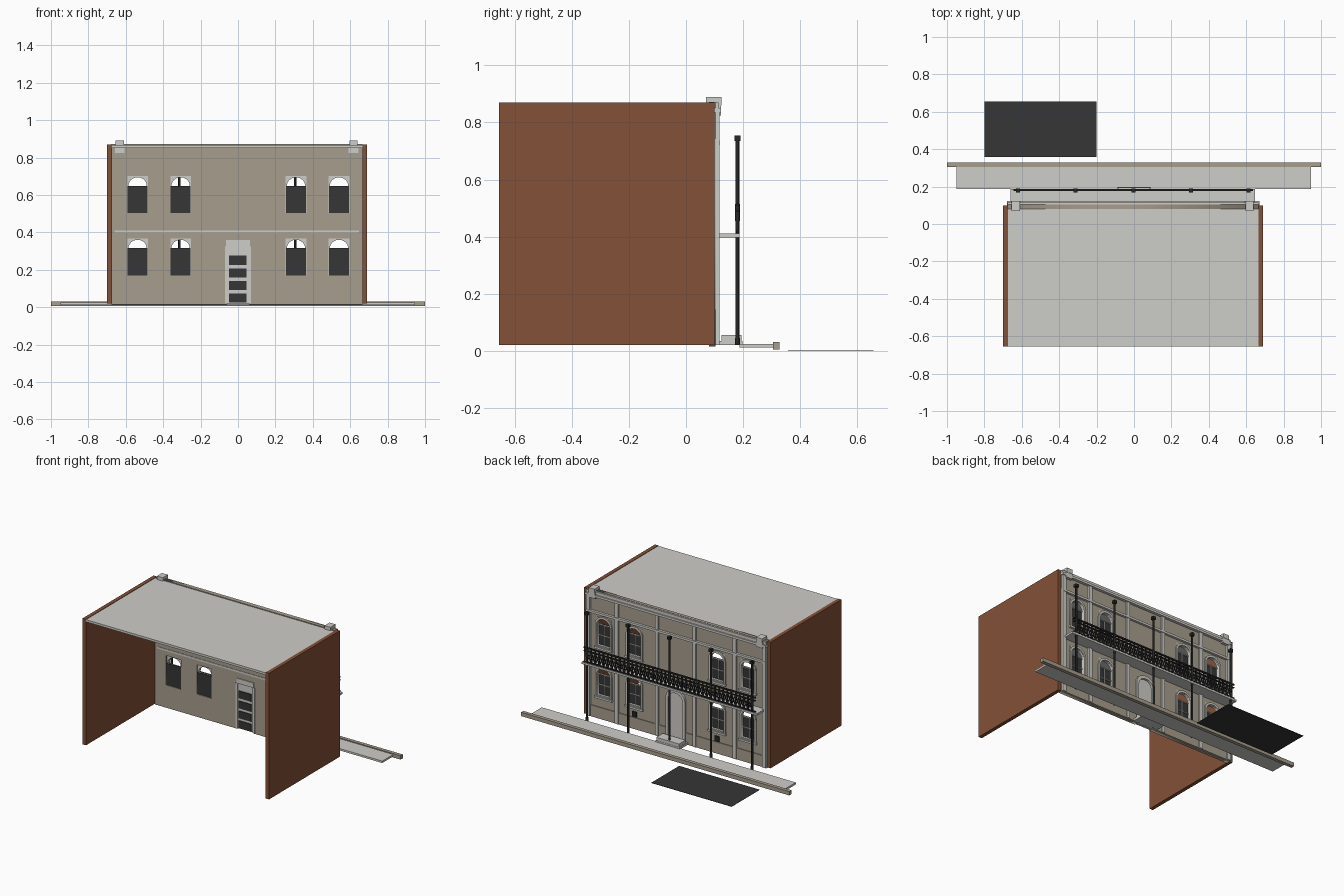
import bpy, bmesh, math
from mathutils import Matrix, Vector

if "Cube" in bpy.data.objects:
    bpy.data.objects.remove(bpy.data.objects["Cube"])


def srgb(r, g, b):
    return tuple((c / 255 / 12.92) if c < 11 else ((c / 255 + 0.055) / 1.055) ** 2.4 for c in (r, g, b)) + (1,)


def material(name, rgb):
    m = bpy.data.materials.new(name)
    m.diffuse_color = srgb(*rgb)
    m.use_nodes = True
    m.node_tree.nodes["Principled BSDF"].inputs["Base Color"].default_value = m.diffuse_color
    return m


BRICK = material("brick red", (132, 81, 55))
STONE = material("pale grey stone", (206, 205, 200))
TAN = material("tan plaster", (167, 157, 141))
DARK = material("dark glass", (54, 54, 54))
IRON = material("black iron", (38, 38, 38))


def finish(name, bm, mat):
    me = bpy.data.meshes.new(name)
    bm.to_mesh(me)
    bm.free()
    me.materials.append(mat)
    ob = bpy.data.objects.new(name, me)
    bpy.context.collection.objects.link(ob)
    return ob


def add_box(bm, x0, x1, y0, y1, z0, z1):
    m = Matrix.Translation(((x0 + x1) / 2, (y0 + y1) / 2, (z0 + z1) / 2))
    bmesh.ops.create_cube(bm, size=1, matrix=m @ Matrix.Diagonal((x1 - x0, y1 - y0, z1 - z0, 1)))


def boxes(name, mat, *dims):
    bm = bmesh.new()
    for d in dims:
        add_box(bm, *d)
    return finish(name, bm, mat)


def plate(name, mat, outlines, y0, y1):
    """Upright plate in the xz plane; inner outlines become holes."""
    cu = bpy.data.curves.new(name, 'CURVE')
    cu.dimensions, cu.fill_mode = '2D', 'BOTH'
    cu.extrude = (y1 - y0) / 2
    for pts in outlines:
        sp = cu.splines.new('POLY')
        sp.points.add(len(pts) - 1)
        for p, (x, z) in zip(sp.points, pts):
            p.co = (x, z, 0, 1)
        sp.use_cyclic_u = True
    cu.materials.append(mat)
    ob = bpy.data.objects.new(name, cu)
    bpy.context.collection.objects.link(ob)
    ob.rotation_euler = (math.pi / 2, 0, 0)
    ob.location.y = (y0 + y1) / 2
    bpy.ops.object.select_all(action='DESELECT')
    bpy.context.view_layer.objects.active = ob
    ob.select_set(True)
    bpy.ops.object.convert(target='MESH')
    return bpy.context.object


def rect(x0, x1, z0, z1):
    return [(x0, z0), (x1, z0), (x1, z1), (x0, z1)]


def arch(cx, half, z0, top, rise, n=12):
    """Upright opening with a curved head of the given rise."""
    pts = [(cx - half, z0), (cx + half, z0)]
    for i in range(n + 1):
        a = math.pi * i / n
        pts.append((cx + half * math.cos(a), top - rise + rise * math.sin(a)))
    return pts


# Brick side walls and roof
boxes("left_wall", BRICK, (-0.70, -0.675, -0.655, 0.10, 0.02, 0.87))
boxes("right_wall", BRICK, (0.665, 0.69, -0.655, 0.10, 0.02, 0.87))
boxes("roof", STONE, (-0.675, 0.665, -0.655, 0.08, 0.852, 0.867))

# Facade wall with window and door holes
windows = [(x, z) for x in (-0.537, -0.307, 0.31, 0.54) for z in (0.168, 0.502)]
holes = [rect(x - 0.055, x + 0.055, z, z + 0.198) for x, z in windows]
outer = [(-0.675, 0.015), (-0.06, 0.015), (-0.06, 0.345), (0.06, 0.345), (0.06, 0.015),
         (0.665, 0.015), (0.665, 0.872), (-0.675, 0.872)]
plate("facade_wall", TAN, [outer] + holes, 0.08, 0.103)

# Windows: arched frame, hood, sill, dark pane and glazing bars
for i, (x, z) in enumerate(windows):
    top = z + 0.198
    plate(f"window_frame_{i}", STONE,
          [rect(x - 0.055, x + 0.055, z, top), arch(x, 0.049, z + 0.008, top - 0.006, 0.045)], 0.088, 0.104)
    plate(f"window_hood_{i}", STONE,
          [arch(x, 0.062, z - 0.002, top + 0.01, 0.058), arch(x, 0.05, z + 0.004, top - 0.005, 0.046)],
          0.102, 0.112)
    boxes(f"window_sill_{i}", STONE, (x - 0.066, x + 0.066, 0.10, 0.117, z - 0.013, z))
    boxes(f"window_pane_{i}", DARK, (x - 0.054, x + 0.054, 0.082, 0.088, z + 0.002, z + 0.147))
    boxes(f"glazing_bars_{i}", STONE,
          (x - 0.05, x + 0.05, 0.088, 0.095, z + 0.07, z + 0.076),
          (x - 0.05, x + 0.05, 0.088, 0.095, z + 0.141, z + 0.147),
          (x - 0.002, x + 0.002, 0.088, 0.093, z + 0.005, z + 0.145))

# Door, its dark inner panels, arched surround and brackets
boxes("door", STONE, (-0.06, 0.06, 0.082, 0.098, 0.02, 0.345))
boxes("door_panels", DARK, *[(-0.048, 0.045, 0.076, 0.082, z, z + 0.049) for z in (0.025, 0.091, 0.158, 0.226)])
plate("door_surround", STONE, [arch(0, 0.072, 0.02, 0.365, 0.06), arch(0, 0.055, 0.03, 0.345, 0.05)], 0.10, 0.115)
boxes("door_inner_trim", STONE, (-0.07, -0.057, 0.074, 0.081, 0.02, 0.325), (0.057, 0.07, 0.074, 0.081, 0.02, 0.325),
      (-0.063, 0.063, 0.074, 0.081, 0.325, 0.358))
boxes("door_step", STONE, (-0.09, 0.09, 0.103, 0.197, 0.02, 0.035), (-0.085, 0.085, 0.125, 0.195, 0.035, 0.056))

# Base course and vents
boxes("base_course", TAN, (-0.66, -0.072, 0.10, 0.108, 0.02, 0.095), (0.072, 0.65, 0.10, 0.108, 0.02, 0.095))
boxes("base_vents", IRON, *[(x - 0.016, x + 0.016, 0.10, 0.111, 0.10, 0.135) for x in (-0.307, 0.31)])

# Pilasters, mouldings, cornice and corner blocks
boxes("end_pilasters", STONE, (-0.675, -0.648, 0.10, 0.117, 0.02, 0.84), (0.638, 0.665, 0.10, 0.117, 0.02, 0.84))
boxes("slim_pilasters", STONE, *[(x - 0.012, x + 0.012, 0.10, 0.115, 0.02, 0.84) for x in (-0.44, -0.14, 0.14, 0.44)])
boxes("upper_moulding", STONE, (-0.675, 0.665, 0.10, 0.119, 0.722, 0.737))
boxes("cornice", STONE, (-0.68, 0.67, 0.10, 0.122, 0.835, 0.85), (-0.675, 0.665, 0.10, 0.114, 0.85, 0.87))
for side, x in (("left", -0.632), ("right", 0.618)):
    boxes(f"{side}_corner_block", STONE, (x - 0.022, x + 0.022, 0.07, 0.124, 0.86, 0.89),
          (x - 0.026, x + 0.026, 0.078, 0.122, 0.825, 0.86))

# Balcony floor
boxes("balcony_floor", STONE, (-0.66, 0.648, 0.077, 0.187, 0.398, 0.411))

# Iron posts with caps, collars and feet
POSTS = (-0.62, -0.313, -0.003, 0.305, 0.612)
bm = bmesh.new()
for x in POSTS:
    for r, z0, z1 in ((0.0065, 0.02, 0.74), (0.009, 0.455, 0.515), (0.009, 0.02, 0.045)):
        bmesh.ops.create_cone(bm, cap_ends=True, segments=12, radius1=r, radius2=r, depth=z1 - z0,
                              matrix=Matrix.Translation((x, 0.18, (z0 + z1) / 2)))
    add_box(bm, x - 0.011, x + 0.011, 0.169, 0.191, 0.735, 0.755)
posts = finish("balcony_posts", bm, IRON)
bpy.ops.object.select_all(action='DESELECT')
bpy.context.view_layer.objects.active = posts
posts.select_set(True)
bpy.ops.object.shade_smooth_by_angle(angle=math.radians(40))

# Iron railing: rails, uprights and crossed ornaments
bm = bmesh.new()
for z0, z1 in ((0.413, 0.421), (0.488, 0.494), (0.508, 0.517)):
    add_box(bm, -0.645, 0.635, 0.176, 0.186, z0, z1)
N = 40
step = 1.232 / N
for i in range(N + 1):
    x = -0.62 + i * step
    add_box(bm, x - 0.004, x + 0.004, 0.178, 0.184, 0.415, 0.512)
    if i < N:
        for s in (-1, 1):
            m = Matrix.Translation((x + step / 2, 0.181, 0.455)) @ Matrix.Rotation(s * 0.38, 4, 'Y')
            bmesh.ops.create_cube(bm, size=1, matrix=m @ Matrix.Diagonal((0.005, 0.005, 0.075, 1)))
finish("balcony_railing", bm, IRON)

# Pavement, kerb and road patch
boxes("pavement", STONE, (-0.95, 0.945, 0.187, 0.306, 0.012, 0.025))
boxes("kerb", TAN, (-1.0, 1.0, 0.304, 0.328, 0.005, 0.031))
boxes("road_patch", DARK, (-0.80, -0.20, 0.358, 0.656, 0.0, 0.002))
